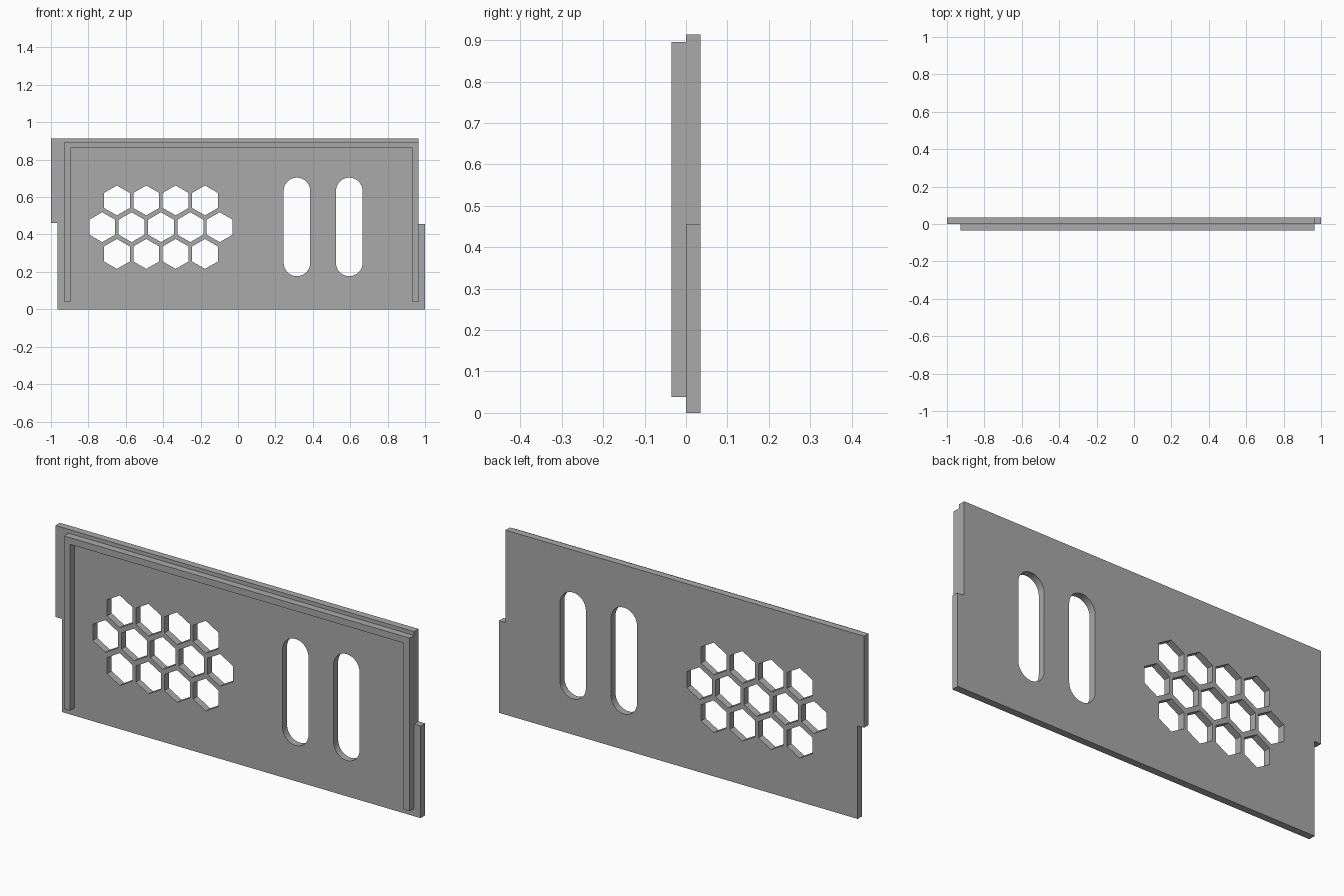
import bpy
from math import sin, cos, pi

cube = bpy.data.objects.get("Cube")
if cube:
    bpy.data.objects.remove(cube, do_unlink=True)

THICK = 0.035

grey = bpy.data.materials.new("grey_plastic")
grey.use_nodes = True
colour = (0.4, 0.4, 0.4, 1)
grey.diffuse_color = colour
grey.node_tree.nodes["Principled BSDF"].inputs["Base Color"].default_value = colour


def sheet(name, loops, y_centre):
    """Upright sheet from an outline and its holes, given as (x, z) loops."""
    curve = bpy.data.curves.new(name, 'CURVE')
    curve.dimensions = '2D'
    curve.fill_mode = 'BOTH'
    curve.extrude = THICK / 2
    for loop in loops:
        spline = curve.splines.new('POLY')
        spline.points.add(len(loop) - 1)
        for point, (x, z) in zip(spline.points, loop):
            point.co = (x, z, 0, 1)
        spline.use_cyclic_u = True
    curve.materials.append(grey)
    obj = bpy.data.objects.new(name, curve)
    obj.rotation_euler.x = pi / 2
    obj.location.y = y_centre
    bpy.context.collection.objects.link(obj)
    bpy.ops.object.select_all(action='DESELECT')
    obj.select_set(True)
    bpy.context.view_layer.objects.active = obj
    bpy.ops.object.convert(target='MESH')
    bpy.ops.object.transform_apply(location=True, rotation=True, scale=True)
    bpy.ops.object.shade_smooth_by_angle(angle=pi / 6)
    return obj


def hexagon(cx, cz, r=0.08):
    return [(cx + r * sin(i * pi / 3), cz + r * cos(i * pi / 3)) for i in range(6)]


def slot(cx, z0, z1, r=0.071, steps=16):
    arc = [i * pi / steps for i in range(steps + 1)]
    top = [(cx + r * cos(a), z1 - r + r * sin(a)) for a in arc]
    bottom = [(cx - r * cos(a), z0 + r - r * sin(a)) for a in arc]
    return top + bottom


# Panel outline with a stepped tab on each side
outline = [(-0.965, 0), (1, 0), (1, 0.456), (0.964, 0.456),
           (0.964, 0.914), (-1, 0.914), (-1, 0.461), (-0.965, 0.461)]

# Honeycomb vent: rows of 4, 5 and 4
holes = []
for row, count in enumerate((4, 5, 4)):
    for i in range(count):
        x = -0.412 + (i - (count - 1) / 2) * 0.157
        holes.append(hexagon(x, 0.296 + row * 0.143))

# Two tall rounded slots
holes += [slot(x, 0.177, 0.704) for x in (0.315, 0.595)]

sheet("panel", [outline] + holes, THICK / 2)

# Raised lip along the top and both sides, open at the bottom
lip = [(-0.928, 0.038), (-0.896, 0.038), (-0.896, 0.862), (0.932, 0.862),
       (0.932, 0.038), (0.964, 0.038), (0.964, 0.895), (-0.928, 0.895)]
sheet("front_lip", [lip], -THICK / 2)
